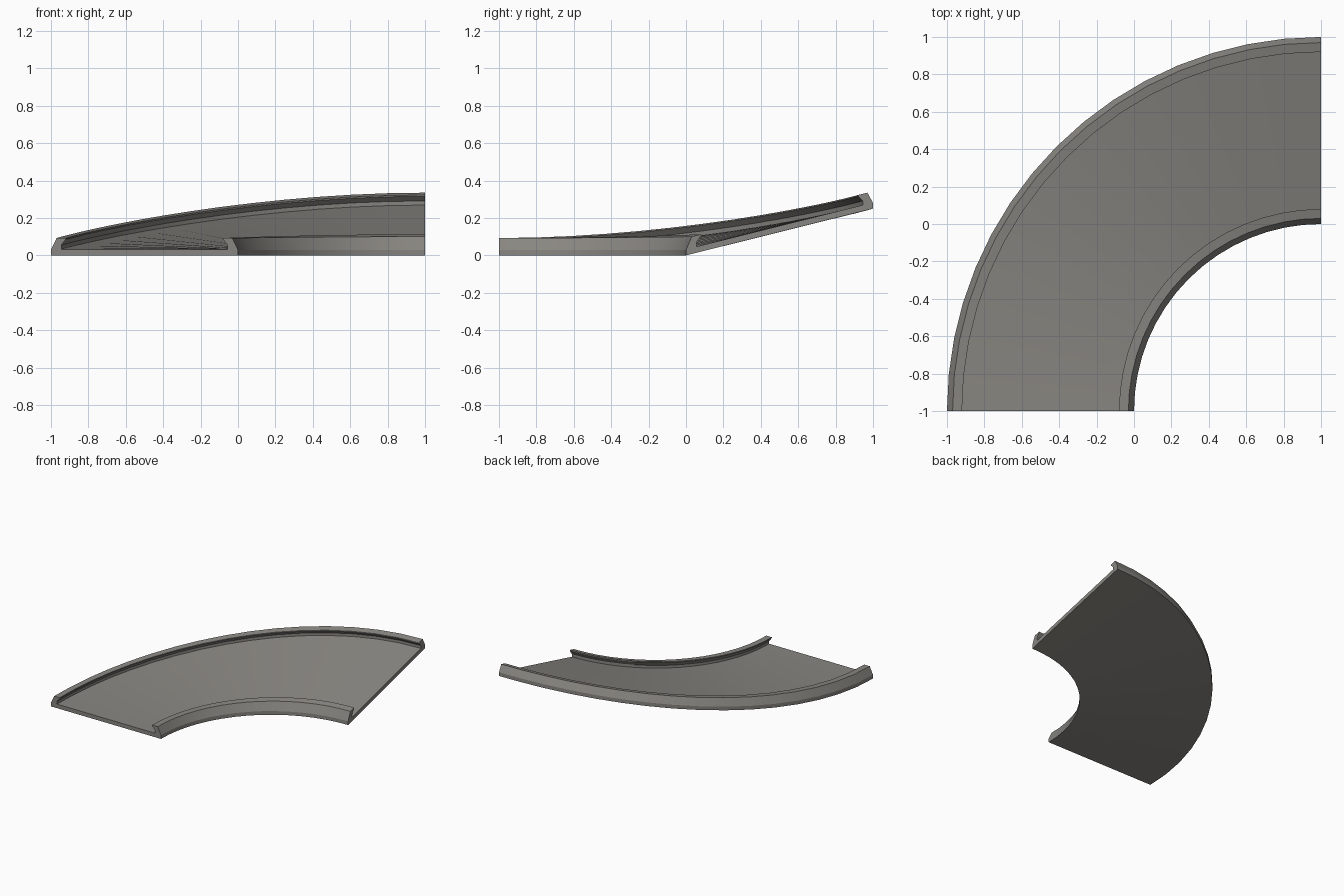
import bpy, bmesh, math

if "Cube" in bpy.data.objects:
    bpy.data.objects.remove(bpy.data.objects["Cube"])

SEGMENTS = 16          # facets along the quarter turn
BANK = 0.25            # final sideways slope
CX, CY = 1.0, -1.0     # centre of the turn

stone = bpy.data.materials.new("warm_grey")
stone.diffuse_color = (0.25, 0.24, 0.22, 1)
stone.use_nodes = True
stone.node_tree.nodes["Principled BSDF"].inputs["Base Color"].default_value = stone.diffuse_color

# Cross-section: kerb with slanted outside and undercut inside (radius, height)
kerb = [(1.0, 0.0), (1.0, 0.03), (1.03, 0.093), (1.08, 0.093),
        (1.08, 0.086), (1.055, 0.055), (1.055, 0.033)]
profile = kerb + [(3.0 - r, z) for r, z in reversed(kerb)]


def place(r, z, t):
    """Point on the turn; the bank eases in from flat to full slope."""
    a = t * math.pi / 2
    ease = t * t * (3 - 2 * t)
    return (CX - r * math.cos(a), CY + r * math.sin(a),
            z + BANK * ease * (r - 1.0))


# Sweep the cross-section along the turn
bm = bmesh.new()
rings = [[bm.verts.new(place(r, z, i / SEGMENTS)) for r, z in profile]
         for i in range(SEGMENTS + 1)]
n = len(profile)
for a, b in zip(rings, rings[1:]):
    for j in range(n):
        k = (j + 1) % n
        bm.faces.new((a[j], a[k], b[k], b[j]))

# End caps
bm.faces.new(rings[0])
bm.faces.new(rings[-1])
bmesh.ops.recalc_face_normals(bm, faces=bm.faces)

mesh = bpy.data.meshes.new("banked_track_curve")
bm.to_mesh(mesh)
bm.free()
track = bpy.data.objects.new("banked_track_curve", mesh)
mesh.materials.append(stone)
bpy.context.collection.objects.link(track)

# Smooth along the turn, crisp at the kerb edges
bpy.context.view_layer.objects.active = track
track.select_set(True)
bpy.ops.object.shade_smooth_by_angle(angle=math.radians(20))
